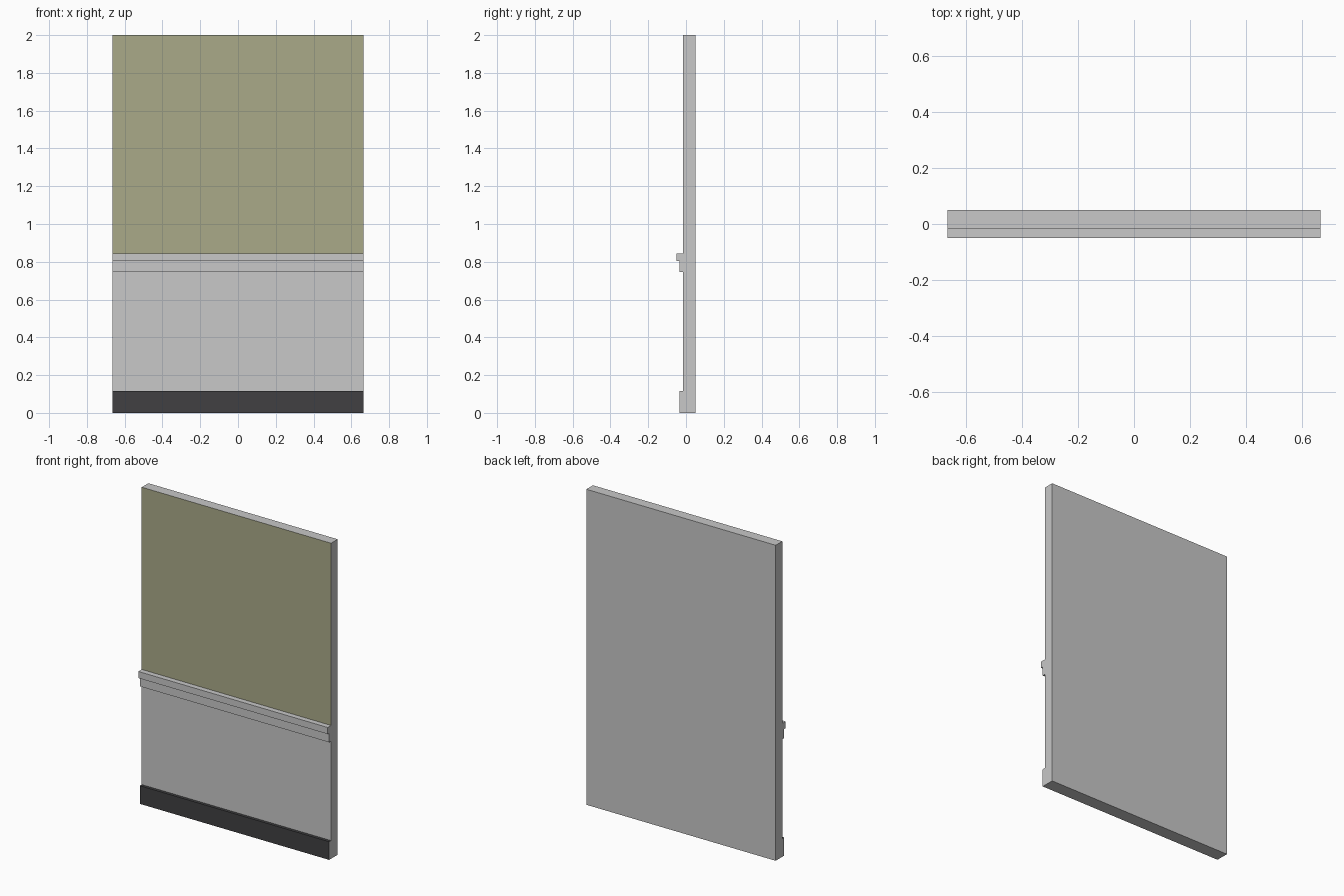
import bpy, bmesh

if "Cube" in bpy.data.objects:
    bpy.data.objects.remove(bpy.data.objects["Cube"])

HALF_W = 0.664
BACK, WALL, STEP, NOSE = 0.05, -0.016, -0.035, -0.05


def material(name, rgb):
    m = bpy.data.materials.new(name)
    m.diffuse_color = (*rgb, 1.0)
    m.use_nodes = True
    m.node_tree.nodes["Principled BSDF"].inputs["Base Color"].default_value = m.diffuse_color
    return m


# Wall section (y, z): skirting board, lower panel, stepped chair rail, upper wall
SKIRT_TOP, RAIL_LOW, RAIL_MID, RAIL_TOP = 0.115, 0.745, 0.803, 0.845
profile = [
    (BACK, 0), (STEP, 0), (STEP, SKIRT_TOP), (WALL, SKIRT_TOP),
    (WALL, RAIL_LOW), (STEP, RAIL_LOW), (STEP, RAIL_MID),
    (NOSE, RAIL_MID), (NOSE, RAIL_TOP), (WALL, RAIL_TOP),
    (WALL, 2), (BACK, 2),
]

# Extrude the section across the width
bm = bmesh.new()
section = bm.faces.new([bm.verts.new((-HALF_W, y, z)) for y, z in profile])
ext = bmesh.ops.extrude_face_region(bm, geom=[section], use_keep_orig=True)
moved = [g for g in ext["geom"] if isinstance(g, bmesh.types.BMVert)]
bmesh.ops.translate(bm, verts=moved, vec=(2 * HALF_W, 0, 0))
bmesh.ops.recalc_face_normals(bm, faces=bm.faces)

# Colours by height and direction: olive upper front, dark skirting front and top
for f in bm.faces:
    f.normal_update()
    c, n = f.calc_center_median(), f.normal
    if n.y < -0.5 and c.z > RAIL_TOP:
        f.material_index = 1
    elif c.z < SKIRT_TOP + 0.01 and (n.y < -0.5 or n.z > 0.5):
        f.material_index = 2

mesh = bpy.data.meshes.new("wall_section")
bm.to_mesh(mesh)
bm.free()
for m in (material("light grey", (0.58, 0.58, 0.58)),
          material("olive paint", (0.40, 0.40, 0.25)),
          material("dark skirting", (0.052, 0.051, 0.054))):
    mesh.materials.append(m)
bpy.context.collection.objects.link(bpy.data.objects.new("wall_section", mesh))
